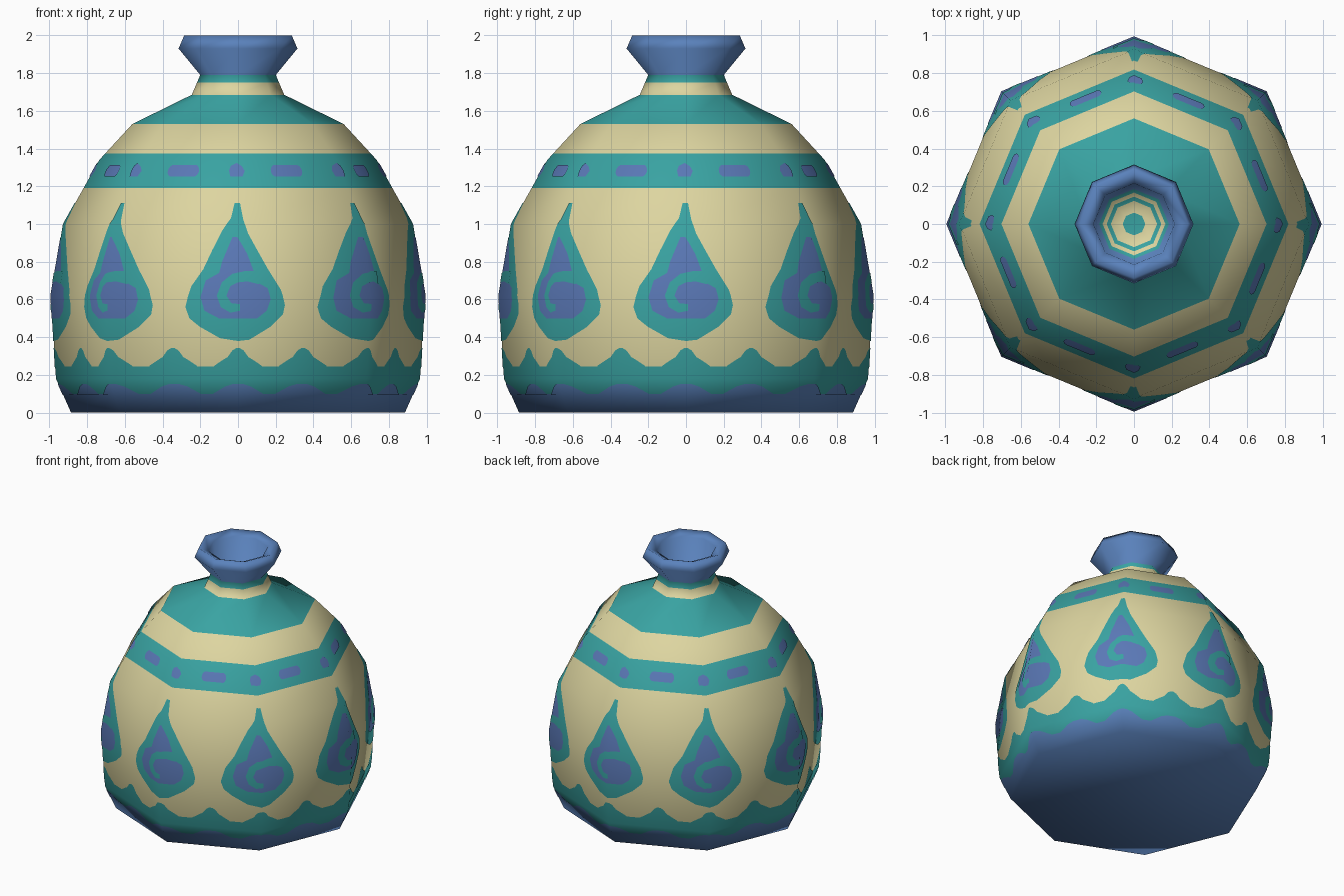
import bpy, bmesh, math
from mathutils import Vector

if "Cube" in bpy.data.objects:
    bpy.data.objects.remove(bpy.data.objects["Cube"])

SIDES = 8


def material(name, rgb):
    m = bpy.data.materials.new(name)
    lin = [(c / 255 / 12.92) if c < 11 else ((c / 255 + 0.055) / 1.055) ** 2.4 for c in rgb]
    m.diffuse_color = (*lin, 1)
    m.use_nodes = True
    m.node_tree.nodes["Principled BSDF"].inputs["Base Color"].default_value = m.diffuse_color
    return m


CREAM = material("cream", (221, 213, 160))
TEAL = material("teal", (57, 163, 162))
BLUE = material("blue", (90, 130, 188))
VIOLET = material("violet blue", (90, 120, 182))

# Profile (corner radius, height): outside up to the rim, then down into the neck
PROFILE = [(.885, 0), (.965, .18), (.99, .62), (.925, 1.0), (.735, 1.34), (.56, 1.53),
           (.245, 1.685), (.20, 1.79), (.315, 1.93), (.285, 2.0), (.215, 1.97),
           (.185, 1.78), (.06, 1.76)]
RIM = 9

# Smooth corner normals (radial, vertical) along the profile
ends = [(0, 0)] + PROFILE + [(0, 1.76)]
segs = [Vector((b[1] - a[1], a[0] - b[0])).normalized() for a, b in zip(ends, ends[1:])]
NORMALS = [(a + b).normalized() for a, b in zip(segs, segs[1:])]


def surface(u, t):
    """Point and smooth normal at side coordinate u and profile coordinate t."""
    k = math.floor(u)
    f = u - k
    i = min(int(t), len(PROFILE) - 2)
    s = t - i
    r, z = Vector(PROFILE[i]).lerp(Vector(PROFILE[i + 1]), s)
    nr, nz = NORMALS[i].lerp(NORMALS[i + 1], s)
    corner = [Vector((math.sin(a), -math.cos(a), 0))
              for a in (k * math.tau / SIDES, (k + 1) * math.tau / SIDES)]
    d = corner[0].lerp(corner[1], f)
    up = Vector((0, 0, 1))
    return d * r + up * z, (d * nr + up * nz).normalized()


def height_to_t(z):
    for i in range(RIM):
        z0, z1 = PROFILE[i][1], PROFILE[i + 1][1]
        if z <= z1:
            return i + (z - z0) / (z1 - z0)
    return RIM


def finish(name, bm, normals, mats):
    me = bpy.data.meshes.new(name)
    bm.to_mesh(me)
    bm.free()
    for m in mats:
        me.materials.append(m)
    me.shade_smooth()
    me.normals_split_custom_set_from_vertices(normals)
    ob = bpy.data.objects.new(name, me)
    bpy.context.collection.objects.link(ob)
    return ob


# Vase body: painted bands by height (band top, material index)
MATS = [CREAM, TEAL, BLUE]
BANDS = [(.10, 2), (.245, 1), (1.19, 0), (1.375, 1), (1.53, 0), (1.685, 1), (1.75, 0), (1.79, 1)]
NECK_RINGS = [(11.15, 1), (11.32, 0), (11.5, 1), (12, 0)]


def band_colour(t):
    if t < 7:
        for z, m in BANDS:
            if t < height_to_t(z):
                return m
    for limit, m in NECK_RINGS:
        if 11 < t < limit:
            return m
    return 2


def build_body():
    ts = sorted({round(t, 5) for t in list(range(len(PROFILE)))
                 + [height_to_t(z) for z, _ in BANDS] + [t for t, _ in NECK_RINGS]})
    bm = bmesh.new()
    normals, rings = [], []
    for t in ts:
        ring = []
        for u in range(SIDES):
            p, n = surface(u, t)
            ring.append(bm.verts.new(p))
            normals.append(n)
        rings.append(ring)
    for j in range(len(ts) - 1):
        colour = band_colour((ts[j] + ts[j + 1]) / 2)
        for u in range(SIDES):
            v = (u + 1) % SIDES
            f = bm.faces.new((rings[j][u], rings[j][v], rings[j + 1][v], rings[j + 1][u]))
            f.material_index = colour
    bm.faces.new(rings[0][::-1]).material_index = 2
    bm.faces.new(rings[-1]).material_index = 1
    finish("vase_body", bm, normals, MATS)


def painted_plates(name, shapes, lift, mat):
    """Thin painted shapes given as (u, height) outlines, folded over the facets."""
    bm = bmesh.new()
    for shape in shapes:
        f = bm.faces.new([bm.verts.new((u, height_to_t(z), 0)) for u, z in shape])
        f.normal_update()
        if f.normal.z < 0:
            f.normal_flip()
    bmesh.ops.triangulate(bm, faces=bm.faces[:])
    cuts = [((k, 0, 0), (1, 0, 0)) for k in range(-1, SIDES + 1)]
    cuts += [((0, k, 0), (0, 1, 0)) for k in range(1, RIM)]
    for co, no in cuts:
        bmesh.ops.bisect_plane(bm, geom=bm.verts[:] + bm.edges[:] + bm.faces[:],
                               dist=1e-5, plane_co=co, plane_no=no)
    bm.verts.index_update()
    normals = []
    for v in bm.verts:
        p, n = surface(v.co.x, v.co.y)
        v.co = p + n * lift
        normals.append(n)
    finish(name, bm, normals, [mat])


def around(outline, step=1.0, start=0.0):
    """Repeat an outline (x in units at the front corner) around the vase."""
    return [[(start + k * step + x / .69, z) for x, z in outline]
            for k in range(round(SIDES / step))]


def pill(half_w, half_h, z, n=12):
    """Rounded dash outline."""
    pts = []
    for i in range(n):
        a = math.tau * (i + .5) / n
        x = math.cos(a) * half_h + math.copysign(half_w - half_h, math.cos(a))
        pts.append((x, z + math.sin(a) * half_h))
    return pts


build_body()

# Scalloped edges above the foot
TEAL_WAVE = [(-.135, .235), (.135, .235), (.125, .25), (.08, .28), (.055, .295), (.03, .33),
             (.01, .342), (-.01, .342), (-.03, .33), (-.055, .295), (-.08, .28), (-.125, .25)]
BLUE_WAVE = [(-.15, .095), (.15, .095), (.12, .112), (.07, .14), (.03, .152),
             (-.03, .152), (-.07, .14), (-.12, .112)]
painted_plates("teal_scallops", around(TEAL_WAVE, .5), .003, TEAL)
painted_plates("blue_scallops", around(BLUE_WAVE, .5), .003, BLUE)

# Flame-shaped drops on every corner: outline, core and swirl
DROP = [(0, .38), (.06, .387), (.17, .455), (.235, .52), (.245, .57), (.225, .65), (.16, .76),
        (.105, .86), (.055, .95), (.03, 1.02), (.012, 1.11), (-.02, 1.11), (-.04, 1.03),
        (-.09, .96), (-.14, .86), (-.185, .76), (-.245, .67), (-.275, .56), (-.255, .5),
        (-.2, .455), (-.095, .395)]
CORE = [(-.1, .5), (.1, .5), (.15, .54), (.17, .6), (.155, .66), (.1, .69), (.08, .76),
        (.05, .84), (.015, .9), (-.005, .93), (-.03, .93), (-.06, .86), (-.085, .8), (-.1, .74),
        (-.17, .70), (-.195, .61), (-.175, .54)]
SWIRL = [(.11, .75), (.04, .75), (-.03, .735), (-.085, .69), (-.11, .62), (-.09, .56),
         (-.04, .53), (.01, .54), (.01, .575), (-.035, .58), (-.06, .62), (-.04, .67),
         (.0, .69), (.05, .695), (.11, .68)]
painted_plates("drop_outlines", around(DROP), .003, TEAL)
painted_plates("drop_cores", around(CORE), .005, VIOLET)
painted_plates("drop_swirls", around(SWIRL), .007, TEAL)

# Dashes and dots in the shoulder band
DOT = [(-.05, 1.25), (.03, 1.25), (.045, 1.28), (.025, 1.305), (-.01, 1.322), (-.05, 1.305), (-.06, 1.28)]
painted_plates("band_dots", around(DOT), .004, VIOLET)
painted_plates("band_dashes", around(pill(.105, .032, 1.28), 1, .47), .004, VIOLET)
